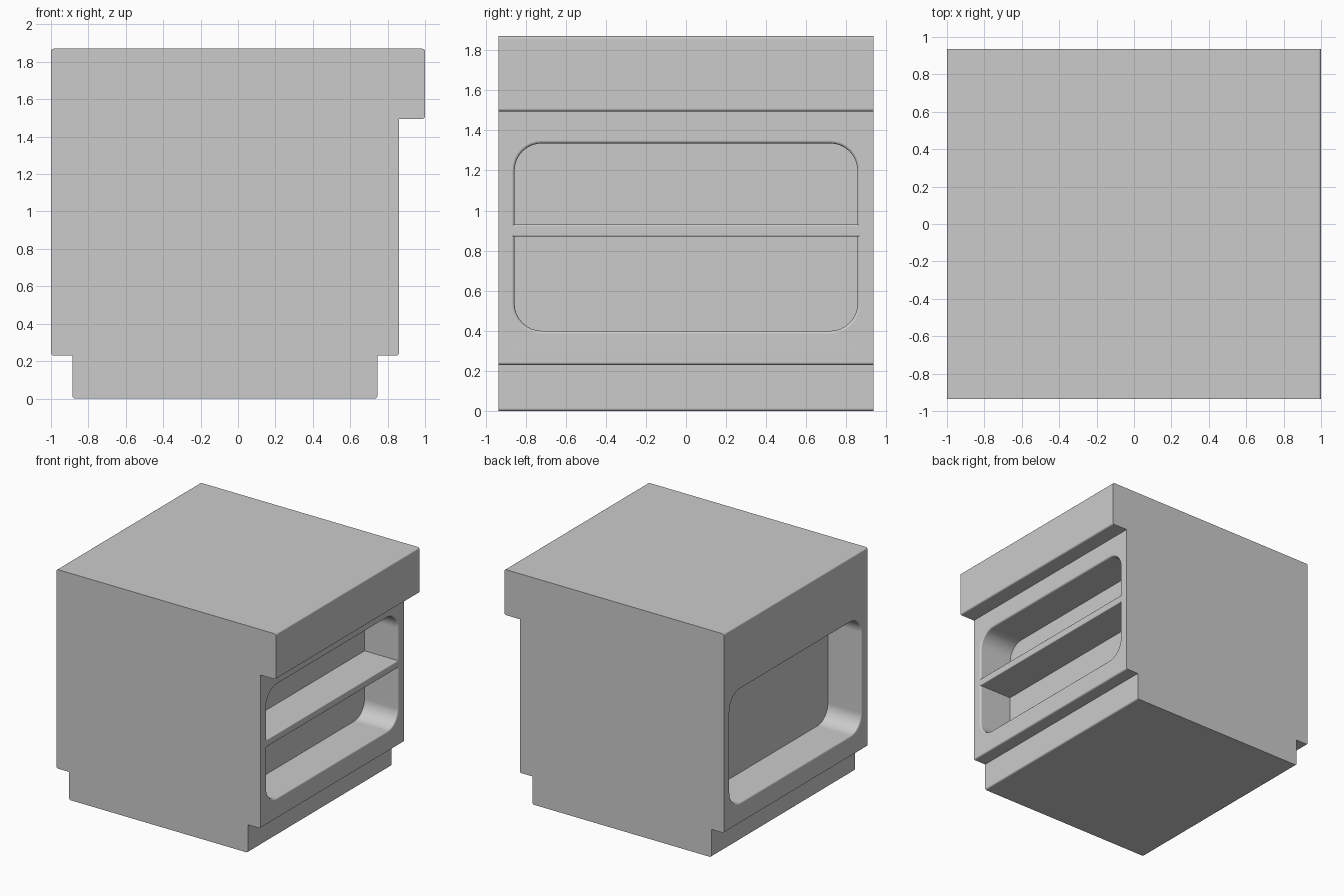
import bpy, bmesh
from math import sin, cos, pi, radians
from mathutils import Vector

if "Cube" in bpy.data.objects:
    bpy.data.objects.remove(bpy.data.objects["Cube"])

HALF_Y = 0.935


def fillet(points, radius, seg=4):
    """Round the convex corners of a counter-clockwise 2D outline."""
    out = []
    for i, p in enumerate(points):
        p = Vector(p)
        a = (Vector(points[i - 1]) - p).normalized()
        b = (Vector(points[(i + 1) % len(points)]) - p).normalized()
        if (-a).cross(b) < 0:          # keep inner corners sharp
            out.append(p)
            continue
        for k in range(seg + 1):
            t = k / seg * pi / 2
            out.append(p + a * radius * (1 - sin(t)) + b * radius * (1 - cos(t)))
    return out


def loft(name, rings):
    """Closed solid through equal-length rings."""
    bm = bmesh.new()
    loops = [[bm.verts.new(c) for c in r] for r in rings]
    for lo, hi in zip(loops, loops[1:]):
        n = len(lo)
        for i in range(n):
            bm.faces.new((lo[i], lo[(i + 1) % n], hi[(i + 1) % n], hi[i]))
    bm.faces.new(loops[0])
    bm.faces.new(loops[-1])
    bmesh.ops.recalc_face_normals(bm, faces=bm.faces)
    mesh = bpy.data.meshes.new(name)
    bm.to_mesh(mesh)
    bm.free()
    obj = bpy.data.objects.new(name, mesh)
    bpy.context.collection.objects.link(obj)
    return obj


def activate(obj):
    bpy.ops.object.select_all(action='DESELECT')
    obj.select_set(True)
    bpy.context.view_layer.objects.active = obj


def smooth(obj):
    activate(obj)
    bpy.ops.object.shade_smooth_by_angle(angle=radians(35))
    mod = obj.modifiers.new("face_normals", 'WEIGHTED_NORMAL')
    mod.keep_sharp = True


def recess_cutter(name, surface, side, depth=0.305, rim=0.015):
    """Rounded opening with a softened rim, sunk into the face at x = surface."""
    steps = [(-0.05, rim)]
    steps += [(rim * (1 - cos(a)), rim * (1 - sin(a))) for a in (0, pi / 6, pi / 3, pi / 2)]
    steps += [(depth, 0)]
    rings = []
    for d, o in steps:
        y, z0, z1 = 0.855 + o, 0.40 - o, 1.335 + o
        outline = fillet([(-y, z0), (y, z0), (y, z1), (-y, z1)], 0.135 + o, 8)
        rings.append([(surface - side * d, p.x, p.y) for p in outline])
    return loft(name, rings)


# Cabinet body: stepped side profile with plinth and overhanging top
profile = fillet([(-0.885, 0), (0.745, 0), (0.745, 0.23), (0.86, 0.23),
                  (0.86, 1.495), (1, 1.495), (1, 1.87), (-1, 1.87),
                  (-1, 0.23), (-0.885, 0.23)], 0.014)
body = loft("cabinet_body", [[(p.x, y, p.y) for p in profile] for y in (-HALF_Y, HALF_Y)])

# Open recesses on both ends
for name, surface, side in (("right_recess_cutter", 0.86, 1), ("left_recess_cutter", -1, -1)):
    cutter = recess_cutter(name, surface, side)
    cutter.hide_render = True
    mod = body.modifiers.new("recess", 'BOOLEAN')
    mod.operation = 'DIFFERENCE'
    mod.solver = 'EXACT'
    mod.object = cutter
    activate(body)
    bpy.ops.object.modifier_apply(modifier=mod.name)
    bpy.data.objects.remove(cutter)
smooth(body)

# Shelf across the right recess
edge = fillet([(0.55, 0.87), (0.86, 0.87), (0.86, 0.93), (0.55, 0.93)], 0.008, 3)
shelf = loft("shelf", [[(p.x, y, p.y) for p in edge] for y in (-0.867, 0.867)])
smooth(shelf)
